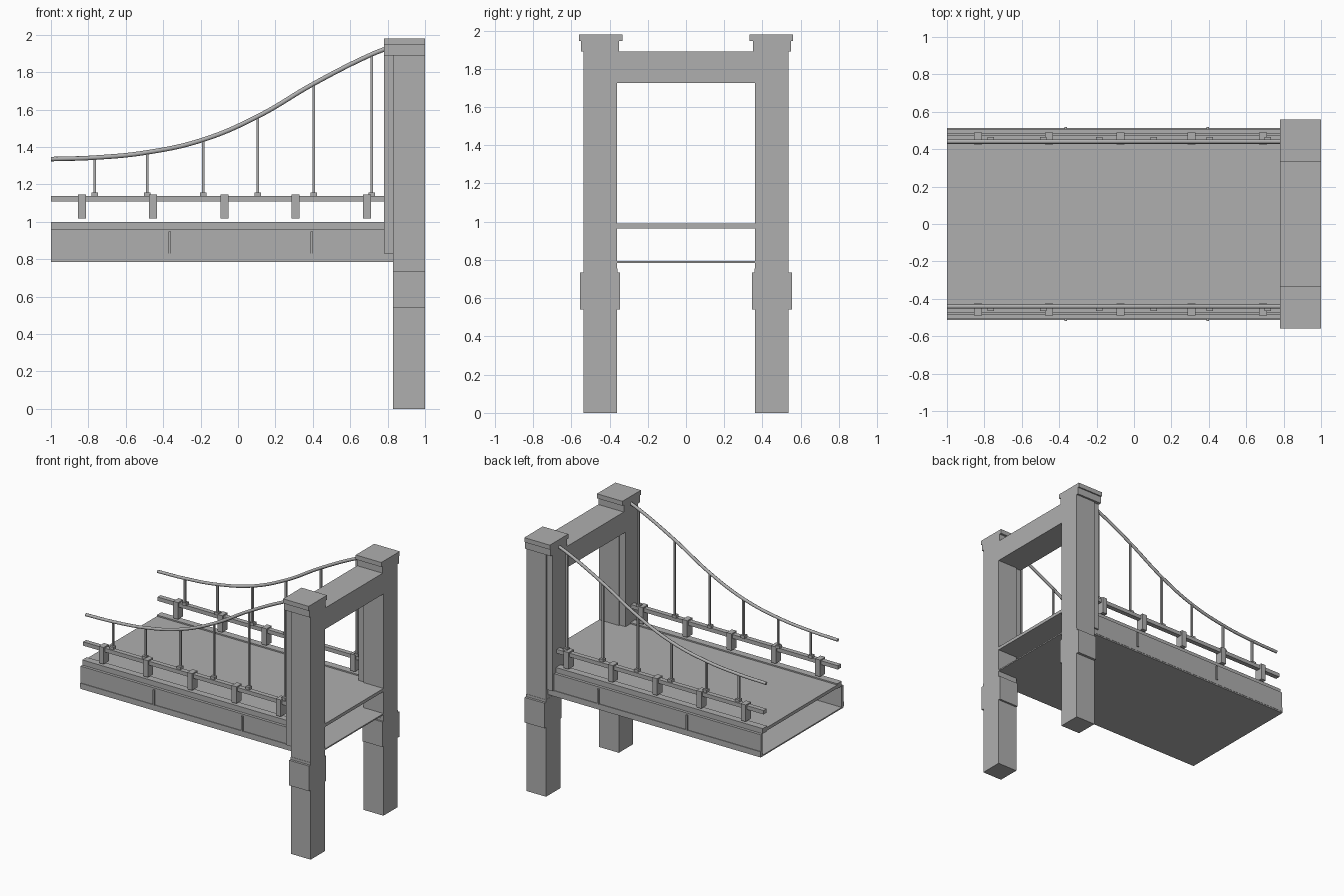
import bpy, bmesh
from mathutils import Vector

if "Cube" in bpy.data.objects:
    bpy.data.objects.remove(bpy.data.objects["Cube"], do_unlink=True)

stone = bpy.data.materials.new("plain_grey")
stone.use_nodes = True
grey = (0.43, 0.43, 0.43, 1)
stone.diffuse_color = grey
stone.node_tree.nodes["Principled BSDF"].inputs["Base Color"].default_value = grey


def boxes(name, ranges, mirror=True):
    """One object made of boxes (x0, x1, y0, y1, z0, z1), mirrored over y."""
    bm = bmesh.new()
    for x0, x1, y0, y1, z0, z1 in ranges:
        made = bmesh.ops.create_cube(bm, size=1)
        for v in made["verts"]:
            v.co = Vector(((x0 + x1) / 2 + v.co.x * (x1 - x0),
                           (y0 + y1) / 2 + v.co.y * (y1 - y0),
                           (z0 + z1) / 2 + v.co.z * (z1 - z0)))
    mesh = bpy.data.meshes.new(name)
    bm.to_mesh(mesh)
    bm.free()
    return finish(name, mesh, mirror)


def finish(name, data, mirror):
    data.materials.append(stone)
    ob = bpy.data.objects.new(name, data)
    bpy.context.collection.objects.link(ob)
    if mirror:
        mod = ob.modifiers.new("mirror", "MIRROR")
        mod.use_axis = (False, True, False)
        mod.use_mirror_merge = False
    return ob


# Tower: legs, collars, inner pilasters, caps and cross beam
boxes("tower_leg", [(0.83, 1, 0.36, 0.535, 0, 1.9)])
boxes("leg_collar", [(0.829, 1, 0.345, 0.555, 0.54, 0.735),
                     (0.829, 1, 0.359, 0.537, 0.735, 0.755)])
boxes("tower_pilaster", [(0.78, 0.83, 0.37, 0.525, 0.83, 1.9)])
boxes("tower_cap", [(0.78, 1, 0.35, 0.55, 1.89, 1.945),
                    (0.78, 1, 0.333, 0.56, 1.945, 1.98)])
boxes("cross_beam", [(0.78, 1, -0.37, 0.37, 1.725, 1.89)], mirror=False)

# Hollow deck, open at both ends
boxes("deck_surface", [(-1, 1, -0.36, 0.36, 0.965, 0.99),
                       (-1, 0.83, 0.36, 0.43, 0.965, 0.99)])
boxes("deck_underside", [(-1, 1, -0.36, 0.36, 0.785, 0.795),
                         (-1, 0.83, 0.36, 0.51, 0.785, 0.795)])
boxes("deck_curb", [(-1, 0.83, 0.43, 0.485, 0.96, 1.0)])
boxes("side_girder", [(-1, 0.83, 0.485, 0.507, 0.83, 0.96),
                      (-1, 0.83, 0.485, 0.512, 0.795, 0.83)])
boxes("girder_rib", [(x - 0.007, x + 0.007, 0.5, 0.519, 0.83, 0.947)
                     for x in (-0.365, 0.395)])

# Railing with evenly spaced blocks
boxes("railing", [(-1, 0.79, 0.438, 0.475, 1.107, 1.137)])
blocks = [-0.835 + 0.381 * i for i in range(5)]
boxes("railing_block", [(x - 0.021, x + 0.021, 0.425, 0.489, 1.017, 1.147)
                        for x in blocks])

# Main cable, a smooth tube, mirrored as a mesh
sag = [(-1, 1.335), (-0.765, 1.343), (-0.485, 1.371), (-0.185, 1.439),
       (0.105, 1.563), (0.405, 1.738), (0.715, 1.895), (0.79, 1.925)]
CABLE_Y = 0.441
for name, side in (("left_cable", 1), ("right_cable", -1)):
    curve = bpy.data.curves.new(name, "CURVE")
    curve.dimensions = "3D"
    curve.bevel_depth = 0.012
    curve.bevel_resolution = 2
    curve.use_fill_caps = True
    spline = curve.splines.new("BEZIER")
    spline.bezier_points.add(len(sag) - 1)
    for p, (x, z) in zip(spline.bezier_points, sag):
        p.co = (x, side * CABLE_Y, z)
        p.handle_left_type = p.handle_right_type = "AUTO"
    finish(name, curve, False)

# Hangers with small feet on the railing
hangers = sag[1:-1]
boxes("hanger", [(x - 0.007, x + 0.007, CABLE_Y - 0.007, CABLE_Y + 0.007, 1.135, z)
                 for x, z in hangers])
boxes("hanger_foot", [(x - 0.017, x + 0.017, 0.43, 0.465, 1.135, 1.157)
                      for x, z in hangers])
